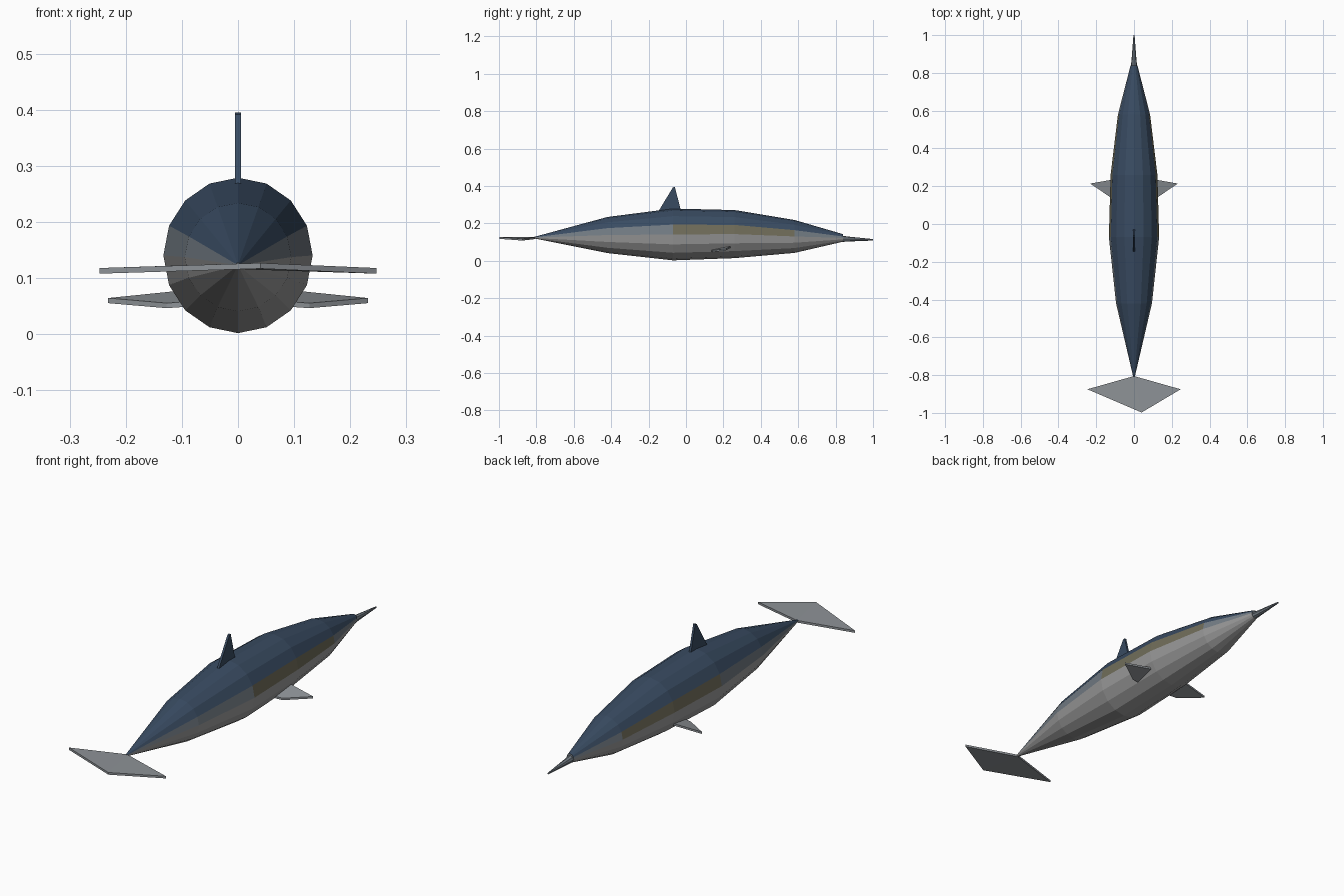
import bpy, bmesh, math
from mathutils import Vector

if "Cube" in bpy.data.objects:
    bpy.data.objects.remove(bpy.data.objects["Cube"])


def material(name, rgb):
    m = bpy.data.materials.new(name)
    m.diffuse_color = (*rgb, 1)
    m.use_nodes = True
    m.node_tree.nodes["Principled BSDF"].inputs["Base Color"].default_value = m.diffuse_color
    return m


NAVY = material("navy", (0.04, 0.07, 0.12))
SLATE = material("slate", (0.17, 0.20, 0.23))
OCHRE = material("ochre", (0.16, 0.15, 0.10))
PALE = material("pale_grey", (0.33, 0.33, 0.33))
FIN = material("fin_grey", (0.27, 0.29, 0.31))


def finish(name, bm, mats):
    bmesh.ops.recalc_face_normals(bm, faces=bm.faces)
    me = bpy.data.meshes.new(name)
    bm.to_mesh(me)
    bm.free()
    for m in mats:
        me.materials.append(m)
    ob = bpy.data.objects.new(name, me)
    bpy.context.collection.objects.link(ob)
    return ob


def loft(name, stations, sides, mats, pick):
    """Skin elliptical rings given as (y, half width, bottom z, top z)."""
    bm = bmesh.new()
    rings = []
    for y, w, lo, hi in stations:
        ring = []
        for i in range(sides):
            a = 2 * math.pi * i / sides
            z = (lo + hi) / 2 + (hi - lo) / 2 * math.cos(a)
            ring.append(bm.verts.new((w * math.sin(a), y, z)))
        rings.append(ring)
    for r in range(len(rings) - 1):
        for i in range(sides):
            j = (i + 1) % sides
            f = bm.faces.new((rings[r][i], rings[r][j], rings[r + 1][j], rings[r + 1][i]))
            f.material_index = pick(r, min(i, sides - 1 - i))
    for ring, r in ((rings[0], 0), (rings[-1], len(rings) - 2)):
        bm.faces.new(ring).material_index = pick(r, 3)
    return finish(name, bm, mats)


def plate(name, points, offset, mat):
    """Flat fin outline thickened by an offset vector."""
    bm = bmesh.new()
    d = Vector(offset) / 2
    a = [bm.verts.new(Vector(p) - d) for p in points]
    b = [bm.verts.new(Vector(p) + d) for p in points]
    bm.faces.new(a)
    bm.faces.new(b)
    for i in range(len(a)):
        j = (i + 1) % len(a)
        bm.faces.new((a[i], a[j], b[j], b[i]))
    return finish(name, bm, [mat])


# Body: dark back, lighter flank with an ochre patch, pale belly
def body_colour(ring, band):
    if band < 3:
        return 0
    if band == 3:
        return 2 if ring in (2, 3) else 1
    return 3


body = [(-0.81, 0.004, 0.119, 0.128), (-0.42, 0.095, 0.041, 0.234),
        (-0.07, 0.133, 0.002, 0.279), (0.26, 0.124, 0.014, 0.271),
        (0.58, 0.085, 0.042, 0.218), (0.84, 0.018, 0.102, 0.142)]
loft("body", body, 16, [NAVY, SLATE, OCHRE, PALE], body_colour)

# Beak
beak = [(0.82, 0.018, 0.100, 0.136), (0.87, 0.013, 0.103, 0.129), (1.0, 0.003, 0.108, 0.116)]
loft("beak", beak, 8, [SLATE], lambda r, b: 0)

# Tail fluke: two halves folded along the middle
for side, name in ((1, "tail_fluke_right"), (-1, "tail_fluke_left")):
    plate(name, [(0, -0.805, 0.121), (side * 0.247, -0.875, 0.113), (0.04, -0.998, 0.122)],
          (0, 0, 0.010), FIN)

# Dorsal fin
plate("dorsal_fin", [(0, -0.147, 0.265), (0, -0.07, 0.392), (0, -0.06, 0.395), (0, -0.026, 0.265)],
      (0.010, 0, 0), NAVY)

# Pectoral fins
for side, name in ((1, "pectoral_fin_right"), (-1, "pectoral_fin_left")):
    plate(name, [(side * 0.085, 0.24, 0.075), (side * 0.232, 0.214, 0.060),
                 (side * 0.127, 0.143, 0.051), (side * 0.085, 0.135, 0.054)],
          (0, 0, 0.009), FIN)
